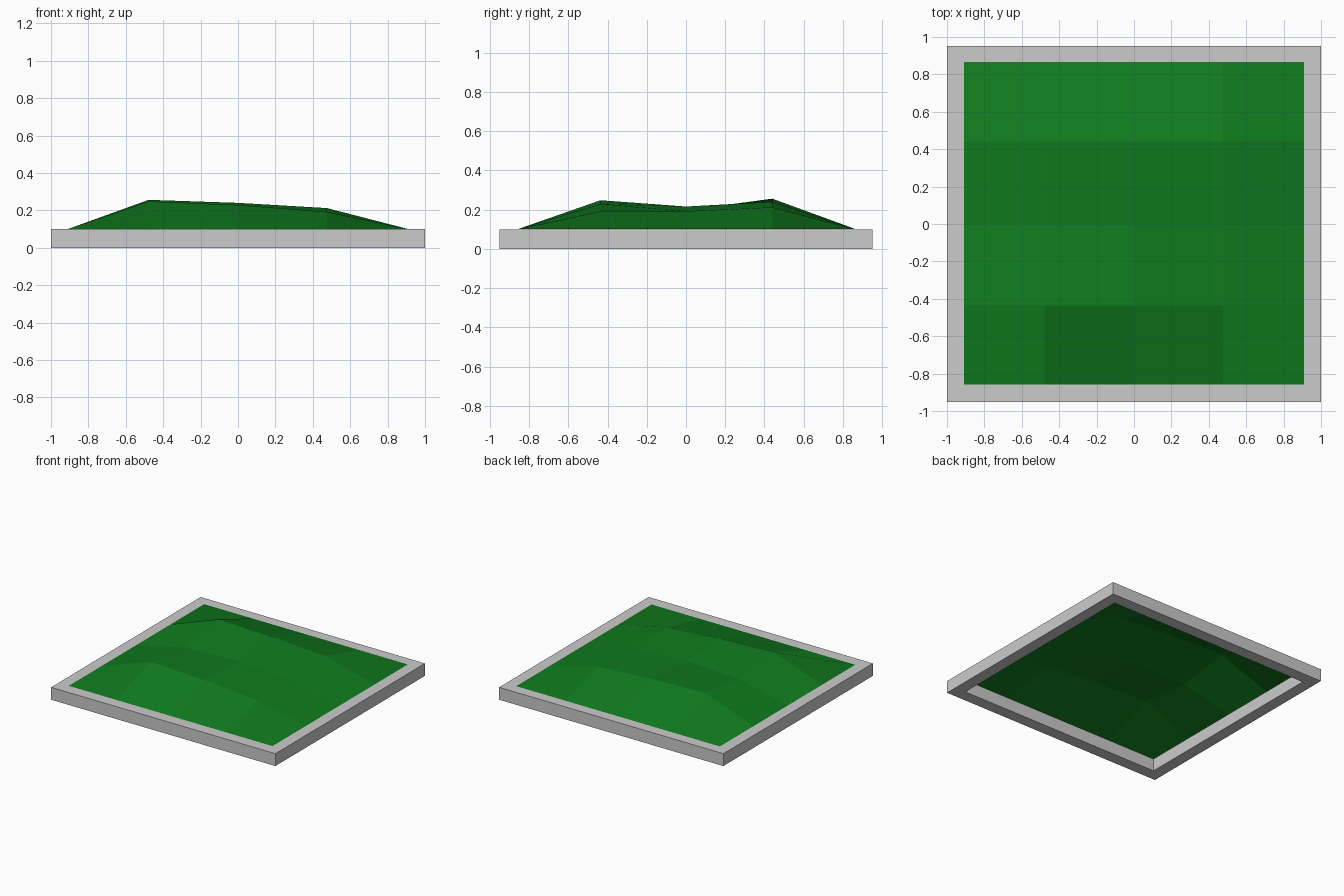
import bpy, bmesh

if "Cube" in bpy.data.objects:
    bpy.data.objects.remove(bpy.data.objects["Cube"])


def finish(name, bm):
    mesh = bpy.data.meshes.new(name)
    bm.to_mesh(mesh)
    bm.free()
    ob = bpy.data.objects.new(name, mesh)
    bpy.context.collection.objects.link(ob)
    return ob


# Rectangular border: outer and inner loops at the bottom and the top
H = 0.1
bm = bmesh.new()


def loop(hx, hy, z):
    return [bm.verts.new((sx * hx, sy * hy, z))
            for sx, sy in ((-1, -1), (1, -1), (1, 1), (-1, 1))]


loops = [loop(1, 0.952, 0), loop(1, 0.952, H),
         loop(0.905, 0.855, H), loop(0.905, 0.855, 0)]
for k in range(4):
    a, b = loops[k], loops[(k + 1) % 4]
    for i in range(4):
        n = (i + 1) % 4
        bm.faces.new((a[i], a[n], b[n], b[i]))
bmesh.ops.recalc_face_normals(bm, faces=bm.faces)
finish("border", bm)

# Open, faceted grass surface: a 4 x 4 grid with raised inner points
xs = (-0.908, -0.478, 0, 0.475, 0.908)
ys = (-0.858, -0.436, 0, 0.44, 0.865)
inner = ((0.248, 0.229, 0.192),
         (0.197, 0.216, 0.192),
         (0.256, 0.24, 0.212))

bm = bmesh.new()
rows = []
for j, y in enumerate(ys):
    row = []
    for i, x in enumerate(xs):
        raised = 0 < i < 4 and 0 < j < 4
        z = inner[j - 1][i - 1] if raised else H + 0.0005
        row.append(bm.verts.new((x, y, z)))
    rows.append(row)
for a, b in zip(rows, rows[1:]):
    for i in range(4):
        bm.faces.new((a[i], a[i + 1], b[i + 1], b[i]))
mound = finish("grass_mound", bm)

green = bpy.data.materials.new("grass_green")
green.diffuse_color = (0.005, 0.2, 0.013, 1)
green.use_nodes = True
green.node_tree.nodes["Principled BSDF"].inputs["Base Color"].default_value = green.diffuse_color
mound.data.materials.append(green)
